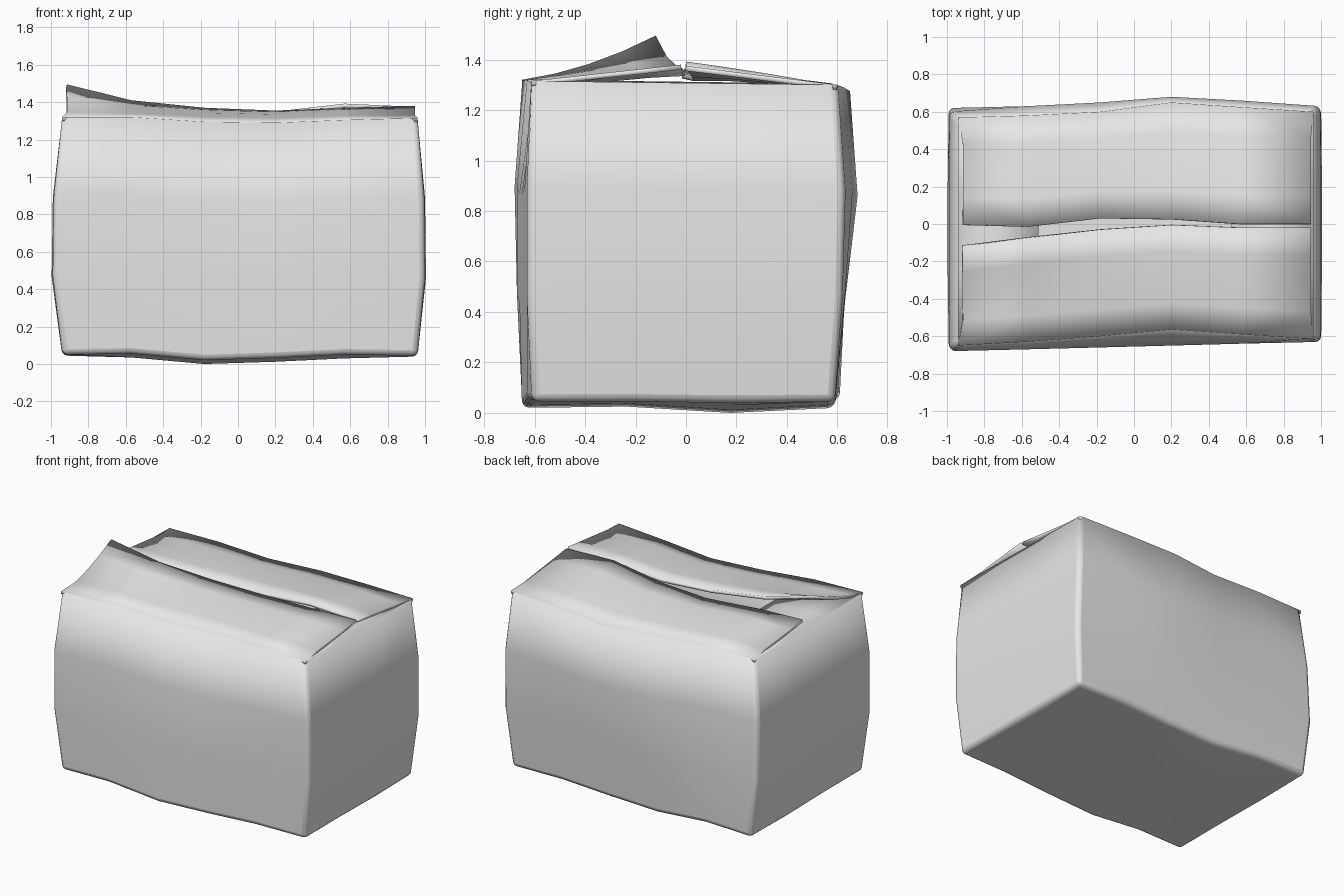
import bpy, bmesh
from mathutils import Vector

if "Cube" in bpy.data.objects:
    bpy.data.objects.remove(bpy.data.objects["Cube"], do_unlink=True)

grey = bpy.data.materials.new("plain_grey_card")
grey.use_nodes = True
colour = (0.8, 0.8, 0.8, 1)
grey.diffuse_color = colour
grey.node_tree.nodes["Principled BSDF"].inputs["Base Color"].default_value = colour

NX, NY, NZ = 5, 3, 3
XS = [-0.94, -0.57, -0.18, 0.20, 0.57, 0.96]
BULGE = [0, 0.045, 0.04, 0]

# Wall outlines along x, for the bottom, two middle levels and the rim
FRONT = [[-0.65, -0.65, -0.65, -0.64, -0.63, -0.61],
         [-0.67, -0.67, -0.66, -0.65, -0.64, -0.63],
         [-0.68, -0.67, -0.66, -0.65, -0.64, -0.63],
         [-0.65, -0.63, -0.60, -0.565, -0.59, -0.615]]
BACK = [[0.61, 0.60, 0.59, 0.59, 0.59, 0.59],
        [0.62, 0.63, 0.63, 0.63, 0.63, 0.62],
        [0.60, 0.63, 0.65, 0.68, 0.66, 0.63],
        [0.57, 0.58, 0.60, 0.65, 0.625, 0.60]]
RIM_Z = [1.32, 1.32, 1.295, 1.29, 1.305, 1.315]
BASE_Z = [0.045, 0.035, 0.0, 0.012, 0.03, 0.04]
BASE_LIFT = [0.02, 0.025, 0, 0.02]


def lerp(a, b, t):
    return a + (b - a) * t


def body_point(i, j, k):
    """Point of the warped box lattice."""
    x = XS[i]
    if i in (0, NX):
        x += (BULGE[k] if i else -BULGE[k] * 1.25) * (1 if j in (1, 2) else 0.9)
    y = lerp(FRONT[k][i], BACK[k][i], j / NY)
    base = BASE_Z[i] + BASE_LIFT[j] * (0.2 if i in (0, NX) else 1)
    top = RIM_Z[i] - 0.015 * j / NY
    return Vector((x, y, lerp(base, top, k / NZ)))


def patch(bm, point, nu, nv):
    verts = [[bm.verts.new(point(u, v)) for v in range(nv + 1)] for u in range(nu + 1)]
    return [bm.faces.new((verts[u][v], verts[u + 1][v], verts[u + 1][v + 1], verts[u][v + 1]))
            for u in range(nu) for v in range(nv)]


def finish(bm, name, thickness, bevel=0):
    mesh = bpy.data.meshes.new(name)
    bm.to_mesh(mesh)
    bm.free()
    obj = bpy.data.objects.new(name, mesh)
    bpy.context.collection.objects.link(obj)
    mesh.materials.append(grey)
    if bevel:
        mod = obj.modifiers.new("soft_edges", "BEVEL")
        mod.width, mod.segments = bevel, 3
        mod.limit_method, mod.angle_limit = "ANGLE", 0.8
    mod = obj.modifiers.new("card_thickness", "SOLIDIFY")
    mod.thickness, mod.offset = thickness, -1
    bpy.ops.object.select_all(action="DESELECT")
    obj.select_set(True)
    bpy.context.view_layer.objects.active = obj
    bpy.ops.object.shade_smooth_by_angle(angle=0.75)


# Open box: four walls and a floor
bm = bmesh.new()
patch(bm, lambda i, k: body_point(i, 0, k), NX, NZ)
patch(bm, lambda i, k: body_point(i, NY, k), NX, NZ)
patch(bm, lambda j, k: body_point(0, j, k), NY, NZ)
patch(bm, lambda j, k: body_point(NX, j, k), NY, NZ)
patch(bm, lambda i, j: body_point(i, j, 0), NX, NY)
bmesh.ops.remove_doubles(bm, verts=bm.verts, dist=0.0005)
bmesh.ops.recalc_face_normals(bm, faces=bm.faces)
finish(bm, "box_body", 0.02, 0.03)


def flap(name, point, nu, nv, thickness):
    bm = bmesh.new()
    faces = patch(bm, point, nu, nv)
    bm.normal_update()
    if sum(f.normal.z for f in faces) < 0:
        bmesh.ops.reverse_faces(bm, faces=faces)
    finish(bm, name, thickness)


# Long flaps: hinged on the rim, with warped free edges (y, z along x)
FLAP_X = [-0.915, -0.57, -0.18, 0.20, 0.57, 0.945]
FRONT_EDGE = [(-0.12, 1.495), (-0.075, 1.41), (-0.03, 1.37),
              (-0.005, 1.355), (-0.02, 1.37), (-0.02, 1.38)]
BACK_EDGE = [(-0.005, 1.365), (-0.015, 1.345), (0.03, 1.335),
             (0.025, 1.35), (0.0, 1.392), (0.0, 1.375)]


def long_flap(name, j, edge, sag):
    def point(i, s):
        t = s / 4
        hinge = body_point(i, j, NZ)
        free = Vector((FLAP_X[i], *edge[i]))
        p = hinge.lerp(free, t)
        p.x = lerp(hinge.x, FLAP_X[i], min(1, t * 4))
        p.z += sag[i] * 4 * t * (1 - t)
        return p
    flap(name, point, NX, 4, 0.02)


long_flap("front_flap", 0, FRONT_EDGE, [-0.025, -0.005, 0.01, 0.012, 0.008, 0])
long_flap("back_flap", NY, BACK_EDGE, [0.0, 0.012, 0.018, 0.015, 0.005, 0])


# Short flaps: folded in beneath the long ones
def short_flap(name, i, x_end):
    def point(s, j):
        p = body_point(i, j, NZ)
        t = s / 2
        p.y *= 0.95 - 0.07 * t
        p.x = lerp(p.x, x_end, t)
        p.z = lerp(p.z, 1.295, t)
        return p
    flap(name, point, 2, NY, 0.015)


short_flap("right_inner_flap", 0, -0.51)
short_flap("left_inner_flap", NX, 0.52)
